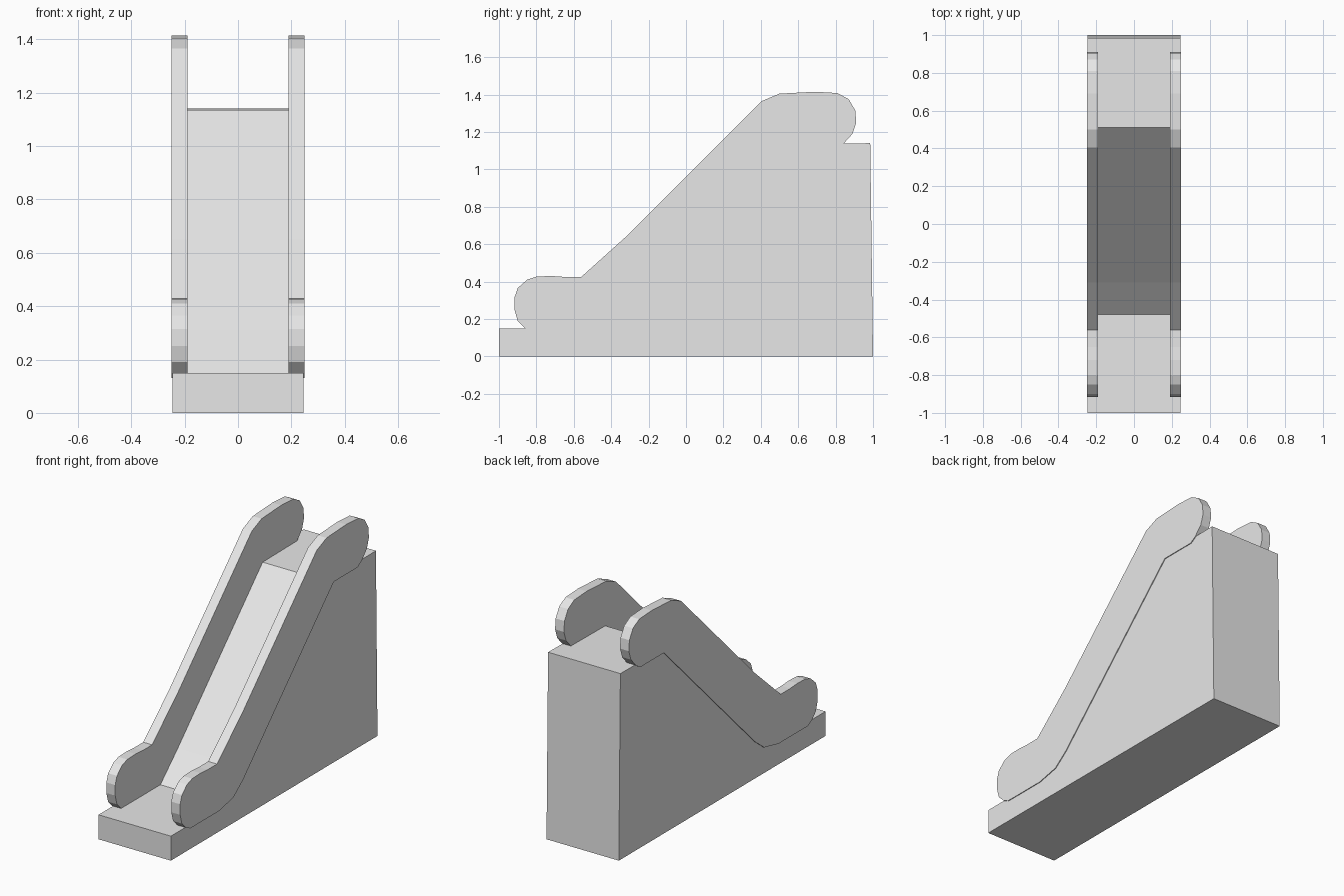
import bpy
import bmesh

if "Cube" in bpy.data.objects:
    bpy.data.objects.remove(bpy.data.objects["Cube"])

grey = bpy.data.materials.new("light grey")
grey.diffuse_color = (0.8, 0.8, 0.8, 1)
grey.use_nodes = True
grey.node_tree.nodes["Principled BSDF"].inputs["Base Color"].default_value = grey.diffuse_color


def extrude_profile(name, profile, x0, x1):
    """Solid made from a (y, z) outline pulled along x."""
    bm = bmesh.new()
    face = bm.faces.new([bm.verts.new((x0, y, z)) for y, z in profile])
    pulled = bmesh.ops.extrude_face_region(bm, geom=[face])["geom"]
    verts = [g for g in pulled if isinstance(g, bmesh.types.BMVert)]
    bmesh.ops.translate(bm, verts=verts, vec=(x1 - x0, 0, 0))
    bmesh.ops.recalc_face_normals(bm, faces=bm.faces)
    mesh = bpy.data.meshes.new(name)
    bm.to_mesh(mesh)
    bm.free()
    mesh.materials.append(grey)
    obj = bpy.data.objects.new(name, mesh)
    bpy.context.collection.objects.link(obj)
    return obj


# Body: lower landing, sloped ramp with a slight kink, upper landing
extrude_profile("escalator_body", [
    (-1, 0), (-1, 0.15), (-0.48, 0.15), (-0.31, 0.31),
    (0.51, 1.135), (0.985, 1.14), (1, 0)], -0.245, 0.245)

# Balustrade outline: lower rounded end, handrail slope, upper rounded end, underside
lower_end = [(-0.86, 0.15), (-0.9, 0.19), (-0.917, 0.25), (-0.917, 0.315),
             (-0.9, 0.365), (-0.85, 0.41), (-0.8, 0.427), (-0.72, 0.43)]
rail = [(-0.65, 0.425), (-0.56, 0.425), (-0.31, 0.65), (0.405, 1.365)]
upper_end = [(0.5, 1.405), (0.69, 1.415), (0.81, 1.408), (0.87, 1.375),
             (0.905, 1.315), (0.91, 1.25), (0.89, 1.19), (0.84, 1.135)]
underside = [(0.8, 1.11), (0.57, 1.11), (-0.31, 0.23),
             (-0.4, 0.16), (-0.54, 0.13), (-0.82, 0.13)]
outline = lower_end + rail + upper_end + underside

for side, x0, x1 in (("left", -0.25, -0.19), ("right", 0.19, 0.25)):
    extrude_profile(side + "_balustrade", outline, x0, x1)
